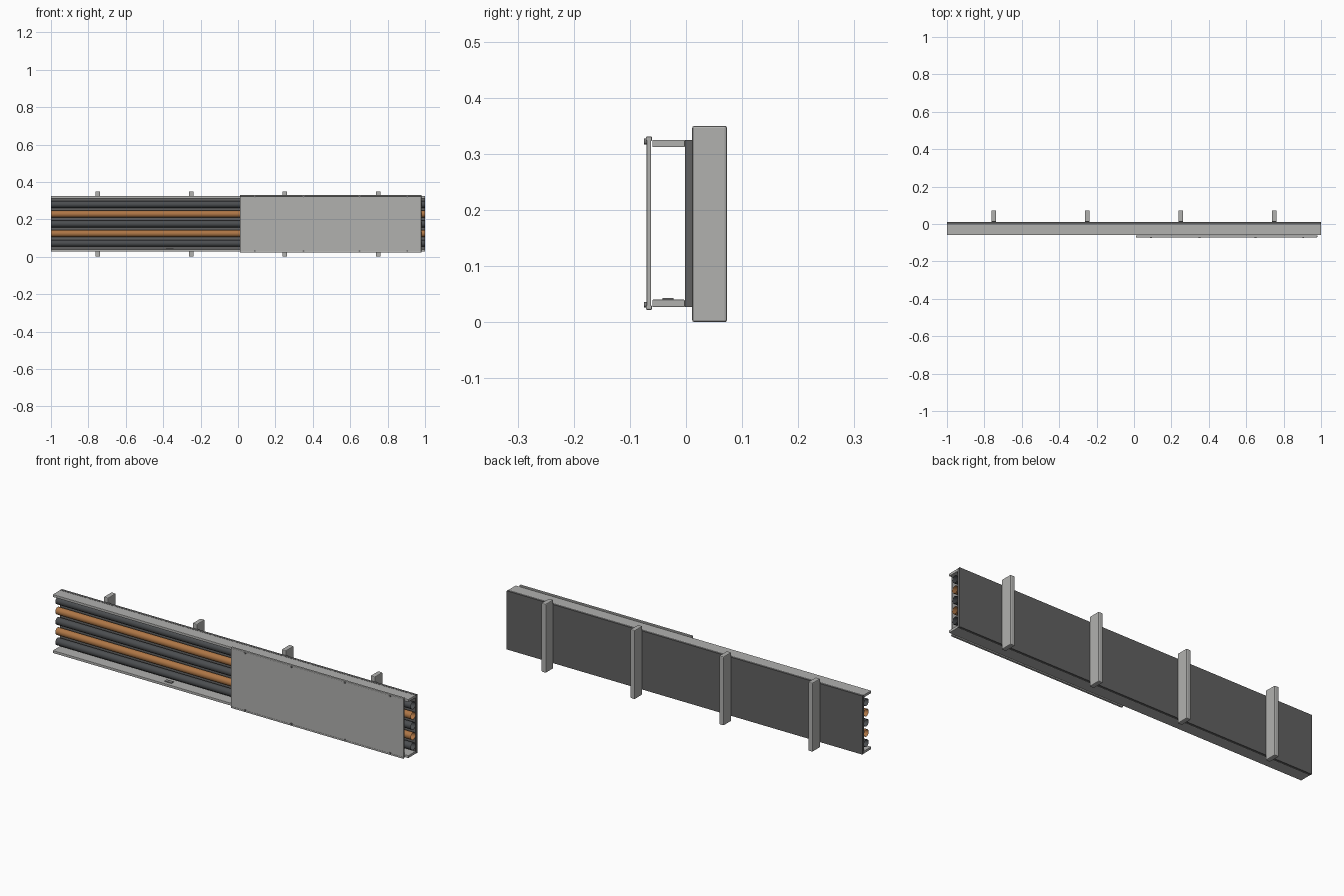
import bpy, bmesh, math
from mathutils import Matrix

if "Cube" in bpy.data.objects:
    bpy.data.objects.remove(bpy.data.objects["Cube"])


def mat(name, col):
    m = bpy.data.materials.new(name)
    m.diffuse_color = (*col, 1)
    m.use_nodes = True
    m.node_tree.nodes["Principled BSDF"].inputs["Base Color"].default_value = m.diffuse_color
    return m


STEEL = mat("galvanised grey", (0.44, 0.44, 0.43))
DARK = mat("dark grey plate", (0.12, 0.12, 0.12))
BLACK = mat("charcoal cable", (0.07, 0.075, 0.08))
COPPER = mat("orange brown cable", (0.42, 0.18, 0.06))
BOLT = mat("screw grey", (0.2, 0.2, 0.2))


def finish(name, bm, m, smooth=False):
    me = bpy.data.meshes.new(name)
    bm.to_mesh(me)
    bm.free()
    me.materials.append(m)
    if smooth:
        for p in me.polygons:
            p.use_smooth = True
    ob = bpy.data.objects.new(name, me)
    bpy.context.collection.objects.link(ob)
    return ob


def box(name, x, y, z, m, bevel=0.0):
    bm = bmesh.new()
    bmesh.ops.create_cube(bm, size=1)
    for v in bm.verts:
        v.co = [(r[0] + r[1]) / 2 + c * (r[1] - r[0]) for r, c in zip((x, y, z), v.co)]
    ob = finish(name, bm, m)
    if bevel:
        b = ob.modifiers.new("bevel", 'BEVEL')
        b.width = bevel
        b.segments = 2
    return ob


def cylinder(name, center, r, length, axis, m, caps=True, sides=16):
    bm = bmesh.new()
    bmesh.ops.create_cone(bm, cap_ends=caps, segments=sides, radius1=r, radius2=r, depth=length)
    rot = Matrix.Rotation(math.pi / 2, 4, 'Y' if axis == 'x' else 'X')
    bm.transform(Matrix.Translation(center) @ rot)
    return finish(name, bm, m, smooth=not caps)


# tray: back plate and the two side rails
box("back_plate", (-1, 1), (-0.002, 0.012), (0.027, 0.325), DARK)
box("top_rail", (-1, 1), (-0.06, -0.002), (0.312, 0.325), STEEL, 0.0015)
box("bottom_rail", (-1, 1), (-0.06, -0.002), (0.027, 0.040), STEEL, 0.0015)

# cables: open ended tubes lying along the plate
for i in range(5):
    cylinder("cable", (0, -0.021, 0.176 + (i - 2) * 0.052), 0.0185, 2.0, 'x',
             COPPER if i % 2 else BLACK, caps=False)

# wall struts
for x in (-0.75, -0.25, 0.25, 0.75):
    box("wall_strut", (x - 0.0125, x + 0.0125), (0.011, 0.073), (0, 0.35), STEEL, 0.004)

# lid over the right half, with hemmed edges and screws
box("lid", (0.01, 0.98), (-0.070, -0.062), (0.023, 0.330), STEEL, 0.002)
for z in (0.026, 0.327):
    box("lid_hem", (0.01, 0.98), (-0.0715, -0.0605), (z - 0.004, z + 0.004), STEEL, 0.002)
for x in (0.09, 0.35, 0.65, 0.905):
    for z in (0.031, 0.322):
        cylinder("lid_screw", (x, -0.072, z), 0.005, 0.006, 'y', BOLT, sides=12)

# small clip on the bottom rail
box("rail_clip", (-0.385, -0.345), (-0.042, -0.022), (0.038, 0.043), BOLT)
